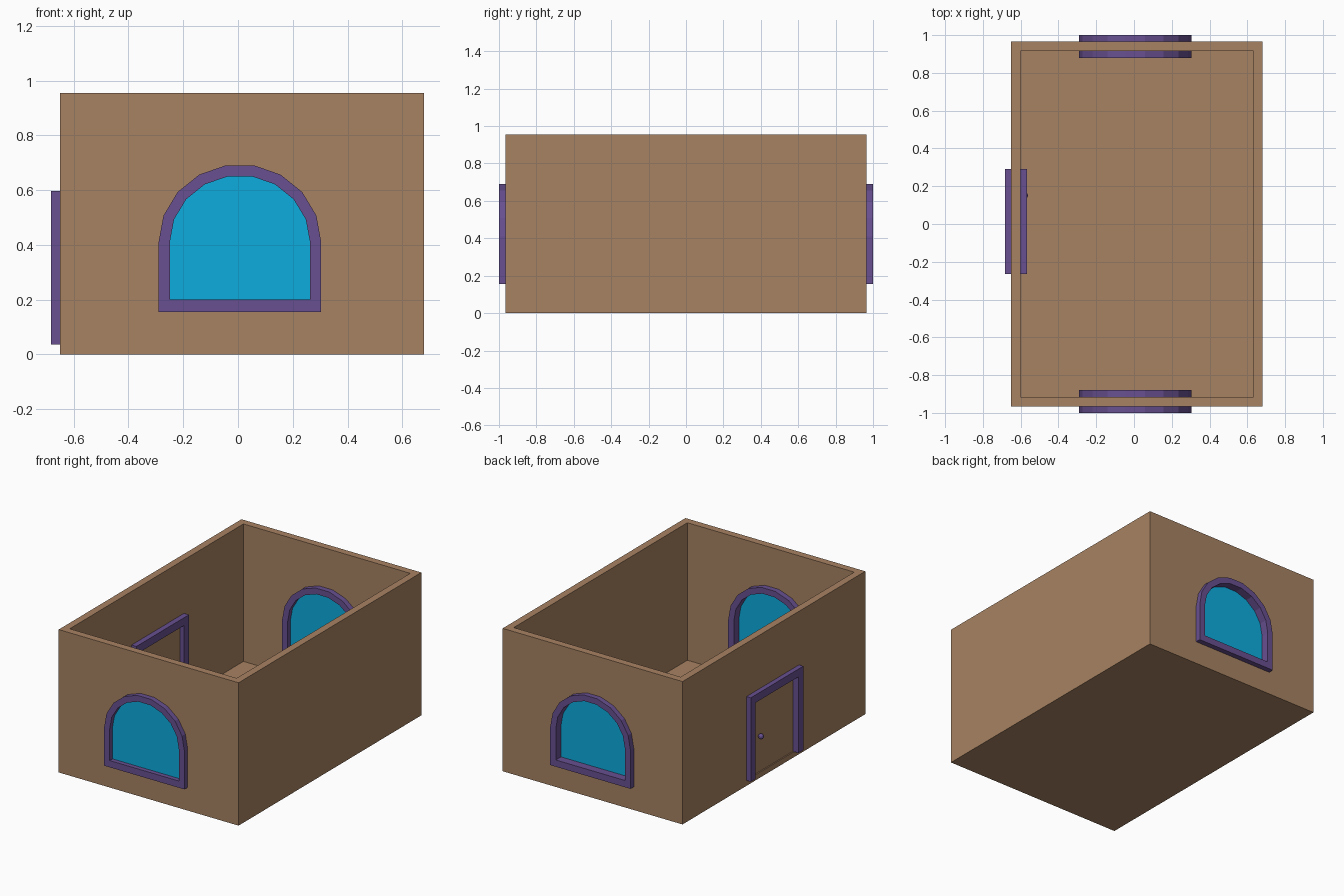
import bpy, bmesh, math

if "Cube" in bpy.data.objects:
    bpy.data.objects.remove(bpy.data.objects["Cube"])


def material(name, rgb):
    m = bpy.data.materials.new(name)
    m.diffuse_color = (*rgb, 1)
    m.use_nodes = True
    m.node_tree.nodes["Principled BSDF"].inputs["Base Color"].default_value = m.diffuse_color
    return m


CLAY = material("clay", (0.39, 0.225, 0.122))
PURPLE = material("purple", (0.138, 0.08, 0.28))
BLUE = material("blue", (0.004, 0.413, 0.73))


def make(name, bm, mat):
    bmesh.ops.recalc_face_normals(bm, faces=bm.faces)
    me = bpy.data.meshes.new(name)
    bm.to_mesh(me)
    bm.free()
    ob = bpy.data.objects.new(name, me)
    bpy.context.collection.objects.link(ob)
    if mat:
        me.materials.append(mat)
    return ob


def prism(name, profile, d0, d1, mat=None, axis="y", hole=None):
    """Extrude a (u, z) profile along an axis, optionally with a matching hole."""
    bm = bmesh.new()

    def loop(pts, d):
        return [bm.verts.new((u, d, z) if axis == "y" else (d, u, z)) for u, z in pts]

    loops = [loop(profile, d0), loop(profile, d1)]
    if hole:
        loops += [loop(hole, d1), loop(hole, d0)]
    else:
        for l in loops:
            bm.faces.new(l)
    n = len(profile)
    pairs = zip(loops, loops[1:] + loops[:1]) if hole else [loops]
    for a, b in pairs:
        for i in range(n):
            j = (i + 1) % n
            bm.faces.new((a[i], a[j], b[j], b[i]))
    return make(name, bm, mat)


def rect(u0, u1, z0, z1):
    return [(u0, z0), (u1, z0), (u1, z1), (u0, z1)]


def arch(half, bottom, rise, cx=0.007, spring=0.41, seg=9):
    """Straight sides with a nine-sided elliptical top."""
    top = [(cx + half * math.cos(math.pi * i / seg),
            spring + rise * math.sin(math.pi * i / seg)) for i in range(seg + 1)]
    return [(cx - half, bottom), (cx + half, bottom)] + top


def cut(target, cutter):
    mod = target.modifiers.new("opening", "BOOLEAN")
    mod.operation = "DIFFERENCE"
    mod.solver = "EXACT"
    mod.object = cutter
    bpy.context.view_layer.objects.active = target
    bpy.ops.object.modifier_apply(modifier=mod.name)
    bpy.data.objects.remove(cutter)


# Open-topped room with floor, door opening and window openings
FLOOR = 0.036
room = prism("room_walls", rect(-0.65, 0.68, 0, 0.955), -0.965, 0.965, CLAY)
cut(room, prism("cut_inside", rect(-0.602, 0.632, FLOOR, 1.2), -0.917, 0.917))
cut(room, prism("cut_door", rect(-0.23, 0.255, FLOOR + 0.001, 0.565), -0.75, -0.55, axis="x"))
for y in (-0.94, 0.94):
    cut(room, prism("cut_window", arch(0.276, 0.178, 0.264), y - 0.1, y + 0.1))

# Arched windows: frame ring and glass pane
outer, inner = arch(0.297, 0.155, 0.285), arch(0.256, 0.2, 0.244)
for side, y in (("front", -0.94), ("back", 0.94)):
    prism(side + "_window_frame", outer, y - 0.06, y + 0.06, PURPLE, hole=inner)
    prism(side + "_window_glass", arch(0.26, 0.196, 0.248), y - 0.03, y + 0.005, BLUE)

# Door frame, open at the bottom
y0, y1, z0, z1, w = -0.265, 0.29, FLOOR, 0.597, 0.052
prism("door_frame", [(y0, z0), (y0, z1), (y1, z1), (y1, z0), (y1 - w, z0),
                     (y1 - w, z1 - w), (y0 + w, z1 - w), (y0 + w, z0)],
      -0.682, -0.566, PURPLE, axis="x")

# Door slab
prism("door", rect(y0 + w - 0.005, y1 - w + 0.005, FLOOR, z1 - w + 0.005),
      -0.642, -0.597, CLAY, axis="x")

# Door knobs on both faces
for side, x in (("outer", -0.66), ("inner", -0.579)):
    bm = bmesh.new()
    bmesh.ops.create_uvsphere(bm, u_segments=12, v_segments=8, radius=0.018)
    bmesh.ops.translate(bm, verts=bm.verts, vec=(x, 0.15, 0.28))
    make(side + "_door_knob", bm, PURPLE)
